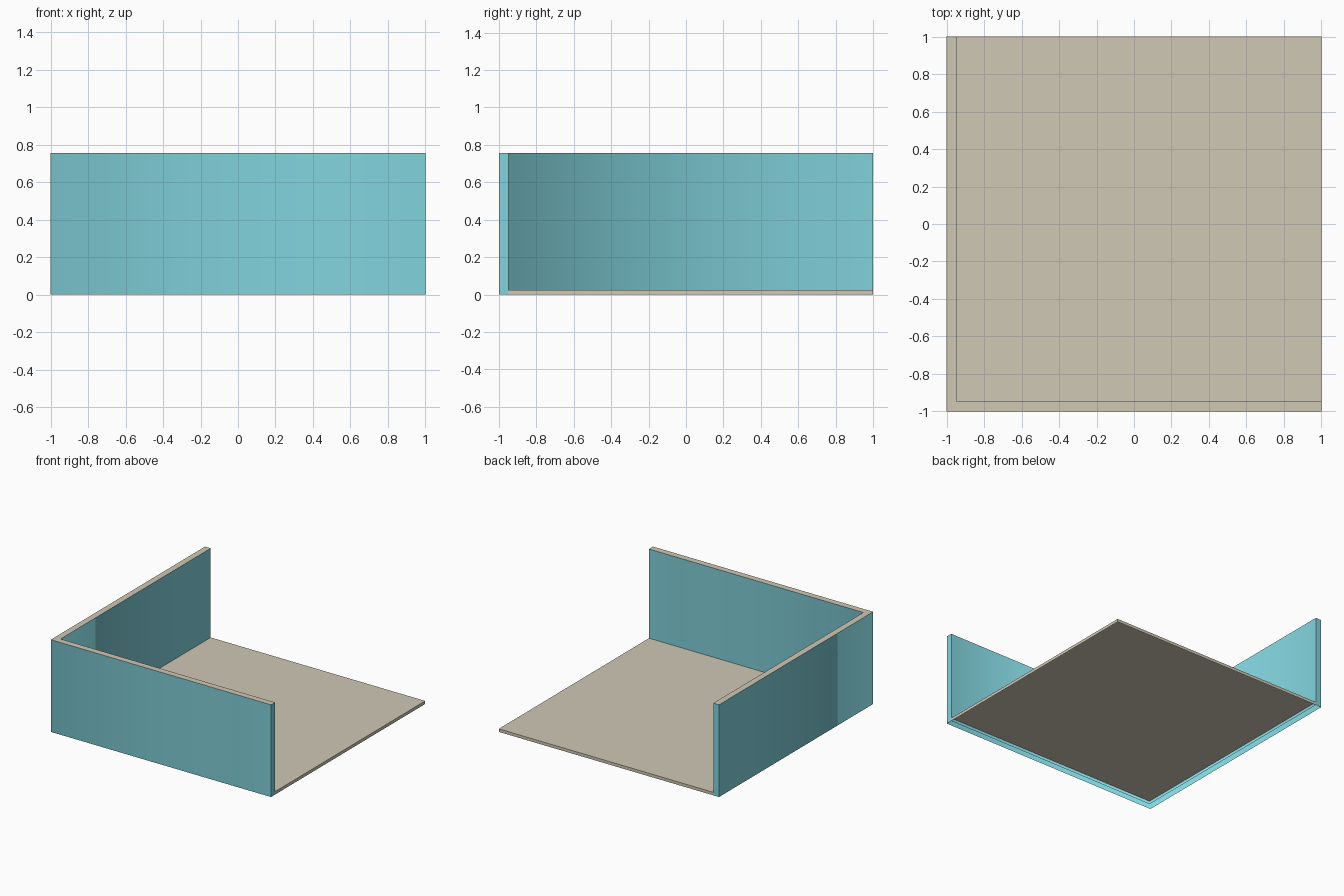
import bpy
import bmesh

if "Cube" in bpy.data.objects:
    bpy.data.objects.remove(bpy.data.objects["Cube"])

HEIGHT = 0.757   # wall height
THICK = 0.052    # wall thickness
FLOOR = 0.025    # floor level


def srgb(*values):
    lin = [((v / 255 + 0.055) / 1.055) ** 2.4 for v in values]
    return (*lin, 1.0)


def material(name, colour):
    mat = bpy.data.materials.new(name)
    mat.diffuse_color = colour
    mat.use_nodes = True
    mat.node_tree.nodes["Principled BSDF"].inputs["Base Color"].default_value = mat.diffuse_color
    return mat


teal = material("teal", srgb(130, 211, 221))
tan = material("tan", srgb(208, 200, 182))


def open_shell(name, outline, height, materials, skip=(), flat_sides=()):
    """Raise an anticlockwise outline into a shell with a top but no underside."""
    bm = bmesh.new()
    low = [bm.verts.new((x, y, 0)) for x, y in outline]
    high = [bm.verts.new((x, y, height)) for x, y in outline]
    n = len(outline)
    for i in range(n):
        if i in skip:
            continue
        j = (i + 1) % n
        side = bm.faces.new((low[i], low[j], high[j], high[i]))
        side.smooth = i not in flat_sides
    top = bm.faces.new(high)
    top.material_index = len(materials) - 1
    # drop the unused lower corners
    bmesh.ops.delete(bm, geom=[v for v in bm.verts if not v.link_faces], context="VERTS")
    mesh = bpy.data.meshes.new(name)
    bm.to_mesh(mesh)
    bm.free()
    for mat in materials:
        mesh.materials.append(mat)
    obj = bpy.data.objects.new(name, mesh)
    bpy.context.collection.objects.link(obj)
    return obj


inner = -1 + THICK

# L-shaped wall: soft shading round the corner, flat end caps, tan top
open_shell(
    "corner_wall",
    [(-1, -1), (1, -1), (1, inner), (inner, inner), (inner, 1), (-1, 1)],
    HEIGHT, [teal, tan], flat_sides=(1, 4),
)

# Floor: top sheet with edge strips on the two open sides only
open_shell(
    "floor",
    [(inner, inner), (1, inner), (1, 1), (inner, 1)],
    FLOOR, [tan], skip=(0, 3), flat_sides=(1, 2),
)
